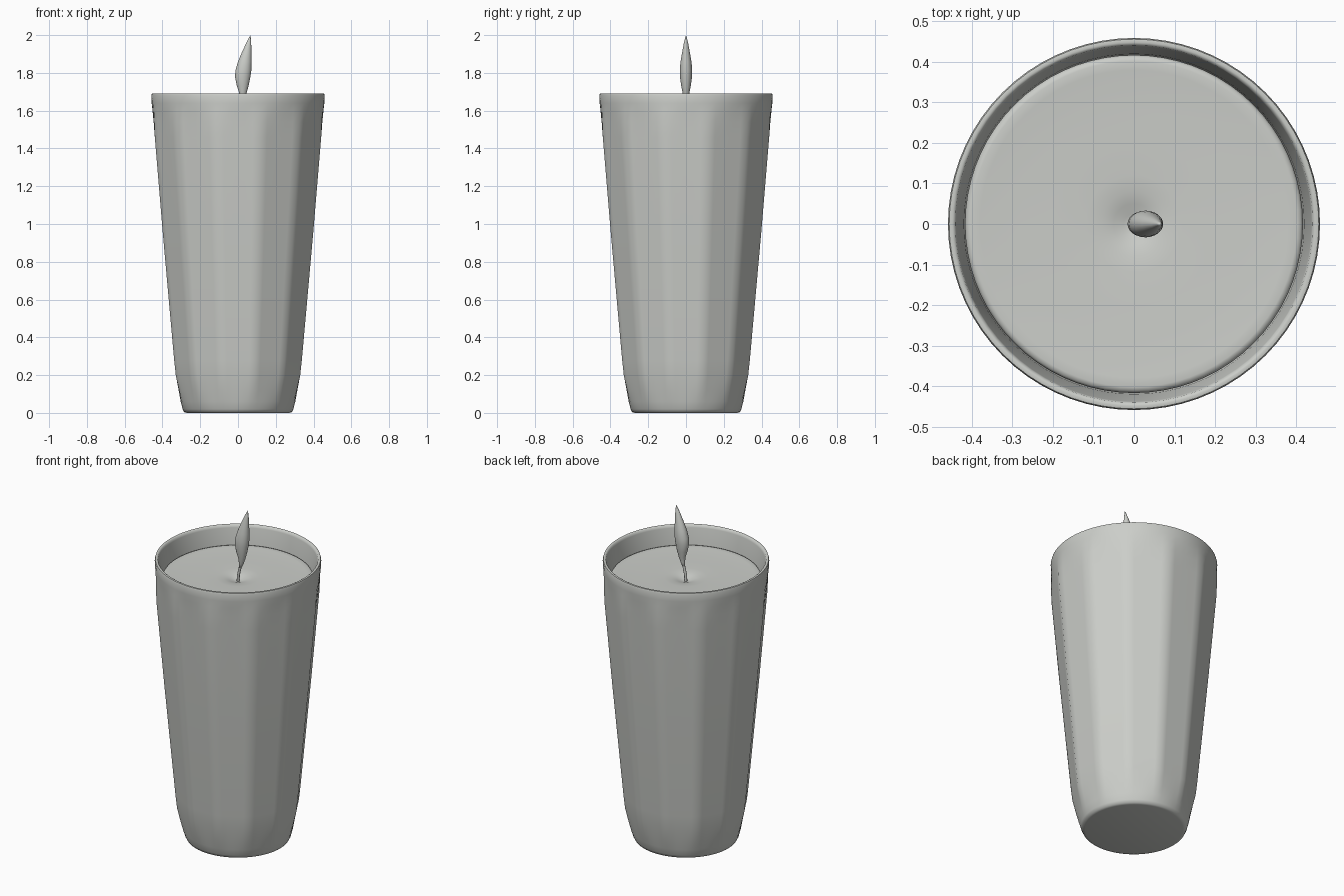
import bpy, bmesh, math
from mathutils import Vector

if "Cube" in bpy.data.objects:
    bpy.data.objects.remove(bpy.data.objects["Cube"])

mat = bpy.data.materials.new("pale grey")
mat.diffuse_color = (0.60, 0.615, 0.585, 1)
mat.use_nodes = True
mat.node_tree.nodes["Principled BSDF"].inputs["Base Color"].default_value = mat.diffuse_color


def make(name, rings, angle=50):
    """Skin a list of rings; a one-point ring closes the end as a tip."""
    bm = bmesh.new()
    loops = [[bm.verts.new(p) for p in ring] for ring in rings]
    for a, b in zip(loops, loops[1:]):
        n = max(len(a), len(b))
        for i in range(n):
            j = (i + 1) % n
            if len(a) == 1:
                bm.faces.new((a[0], b[j], b[i]))
            elif len(b) == 1:
                bm.faces.new((a[i], a[j], b[0]))
            else:
                bm.faces.new((a[i], a[j], b[j], b[i]))
    bmesh.ops.recalc_face_normals(bm, faces=bm.faces)
    me = bpy.data.meshes.new(name)
    bm.to_mesh(me)
    bm.free()
    ob = bpy.data.objects.new(name, me)
    bpy.context.collection.objects.link(ob)
    me.materials.append(mat)
    bpy.ops.object.select_all(action='DESELECT')
    ob.select_set(True)
    bpy.context.view_layer.objects.active = ob
    bpy.ops.object.shade_smooth_by_angle(angle=math.radians(angle))
    return ob


def ring(rx, z, n=72, cx=0, ry=None, facet=0):
    """Ellipse ring; facet blends the circle towards twelve flat panels."""
    ry = rx if ry is None else ry
    if rx == 0:
        return [Vector((cx, 0, z))]
    pts = []
    panel = math.tau / 12
    for i in range(n):
        t = math.tau * i / n
        d = (t + panel / 2) % panel - panel / 2
        poly = math.cos(panel / 2) / math.cos(d)
        k = 1 + facet * (poly - 1)
        pts.append(Vector((cx + rx * k * math.cos(t), ry * k * math.sin(t), z)))
    return pts


# glass cup: radius, height, amount of flat panelling
cup = [(0, 0, 0), (0.27, 0, 0), (0.285, 0.004, 0), (0.293, 0.02, 0),
       (0.306, 0.06, 0.25), (0.322, 0.12, 0.7), (0.341, 0.20, 1), (0.35, 0.28, 1),
       (0.412, 0.95, 1), (0.456, 1.46, 1), (0.459, 1.54, 0.8), (0.458, 1.60, 0.35),
       (0.457, 1.64, 0), (0.459, 1.68, 0), (0.456, 1.69, 0), (0.448, 1.692, 0),
       (0.441, 1.688, 0), (0.438, 1.675, 0), (0.42, 1.56, 0), (0.31, 0.18, 0),
       (0.27, 0.10, 0), (0, 0.09, 0)]
make("glass_cup", [ring(r, z, facet=f) for r, z, f in cup])

# wax fill with a soft edge and a dimple round the wick
wax = [(0, 0.10), (0.26, 0.11), (0.30, 0.19), (0.416, 1.56), (0.417, 1.572),
       (0.412, 1.581), (0.402, 1.584), (0.38, 1.582), (0.28, 1.579), (0.20, 1.577),
       (0.12, 1.576), (0.08, 1.573), (0.05, 1.566), (0.025, 1.557), (0, 1.552)]
make("wax", [ring(r, z) for r, z in wax])

# wick, leaning slightly towards +x
wick = [(0, 1.54, 0), (0.008, 1.54, 0), (0.008, 1.59, 0.003),
        (0.008, 1.63, 0.012), (0.008, 1.68, 0.024), (0, 1.68, 0.024)]
make("wick", [ring(r, z, 12, cx) for r, z, cx in wick])

# flame: half width x, half depth y, height, centre x
flame = [(0, 0, 1.635, 0.014), (0.008, 0.008, 1.64, 0.015), (0.013, 0.012, 1.665, 0.022),
         (0.020, 0.018, 1.695, 0.026), (0.032, 0.026, 1.735, 0.025),
         (0.041, 0.032, 1.78, 0.025), (0.042, 0.033, 1.815, 0.029),
         (0.036, 0.029, 1.86, 0.036), (0.026, 0.021, 1.905, 0.045),
         (0.014, 0.012, 1.955, 0.056), (0.006, 0.005, 1.983, 0.062),
         (0, 0, 2.0, 0.066)]
make("flame", [ring(rx, z, 24, cx, ry) for rx, ry, z, cx in flame], 80)
